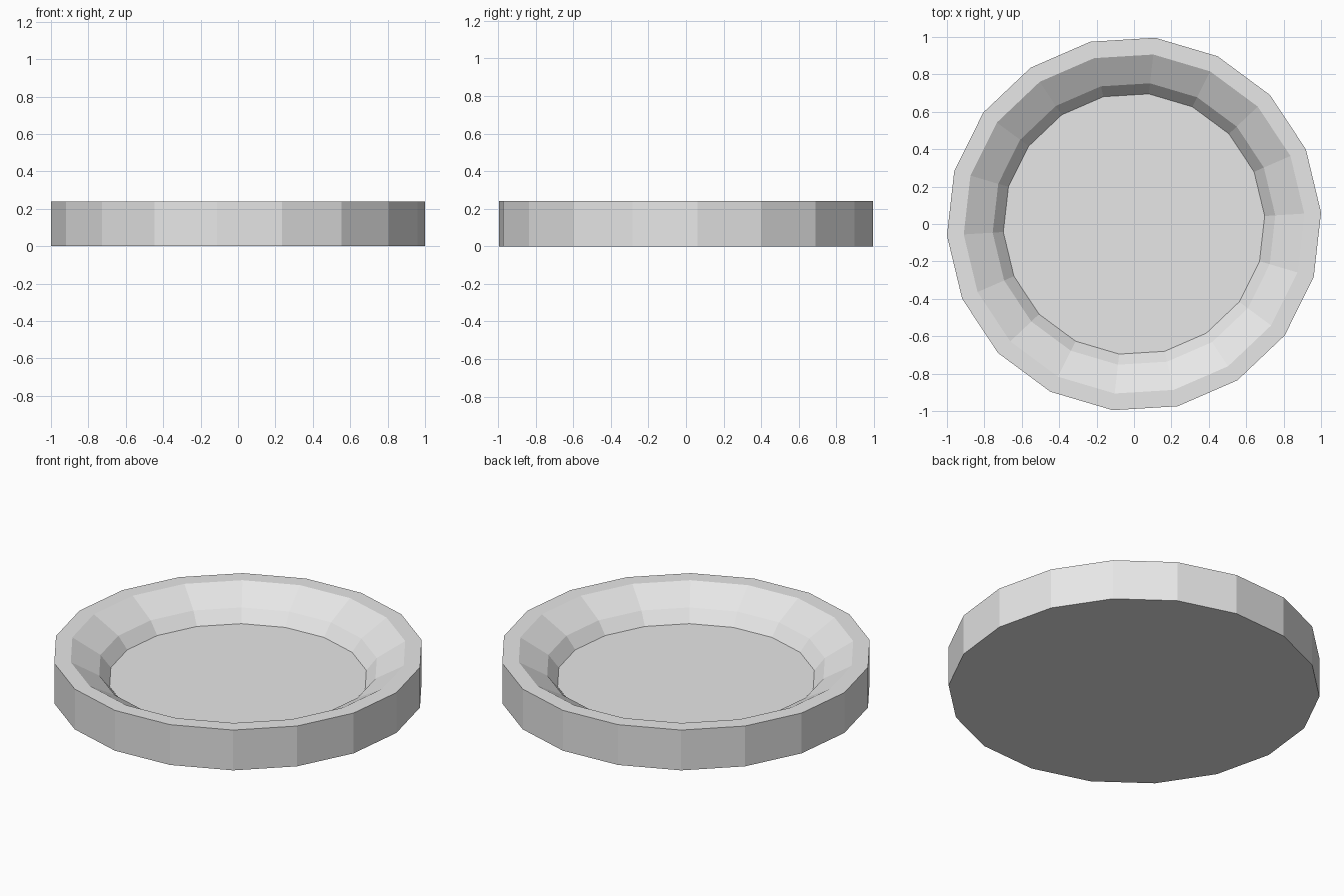
import bpy
import bmesh
from math import cos, sin, radians, tau

cube = bpy.data.objects.get("Cube")
if cube:
    bpy.data.objects.remove(cube, do_unlink=True)

SIDES = 18
TURN = radians(3.5)

# Cross-section as (radius, height): base, outer wall, flat rim, sloped inside, floor
PROFILE = [(1.002, 0), (1.002, 0.24), (0.912, 0.24), (0.757, 0.15), (0.7, 0.08)]

# Plain grey surface
grey = bpy.data.materials.new("light_grey")
grey.use_nodes = True
colour = (0.8, 0.8, 0.8, 1)
grey.diffuse_color = colour
grey.node_tree.nodes["Principled BSDF"].inputs["Base Color"].default_value = colour

# Rings of the shallow dish
bm = bmesh.new()
rings = []
for radius, height in PROFILE:
    angles = [TURN + tau * i / SIDES for i in range(SIDES)]
    rings.append([bm.verts.new((radius * cos(a), radius * sin(a), height)) for a in angles])

# Walls between neighbouring rings
for low, high in zip(rings, rings[1:]):
    for i in range(SIDES):
        j = (i + 1) % SIDES
        bm.faces.new((low[i], low[j], high[j], high[i]))

# Underside and floor
bm.faces.new(rings[0][::-1])
bm.faces.new(rings[-1])
bmesh.ops.recalc_face_normals(bm, faces=bm.faces)

mesh = bpy.data.meshes.new("dish")
bm.to_mesh(mesh)
bm.free()
mesh.materials.append(grey)
dish = bpy.data.objects.new("dish", mesh)
bpy.context.collection.objects.link(dish)
